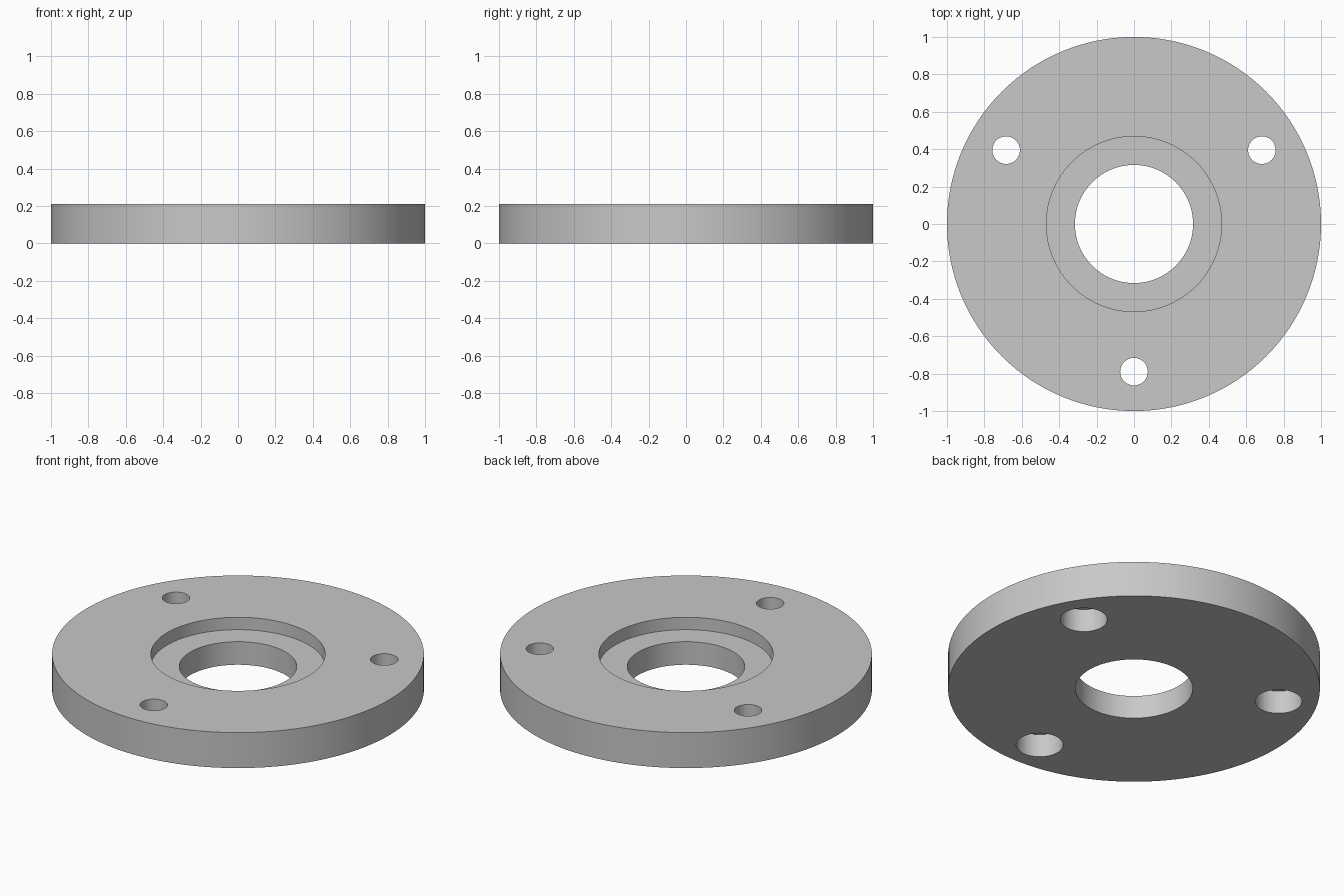
import bpy
import bmesh
from math import radians, cos, sin
from mathutils import Matrix, Vector

cube = bpy.data.objects.get("Cube")
if cube:
    bpy.data.objects.remove(cube, do_unlink=True)

UNIT = 1 / 95          # outer radius is 95 design units
HEIGHT = 20
FLOOR = 13             # level of the recess floor and the counterbore shoulders

steel = bpy.data.materials.new("plain grey")
steel.use_nodes = True
grey = (0.58, 0.58, 0.58, 1)
steel.diffuse_color = grey
steel.node_tree.nodes["Principled BSDF"].inputs["Base Color"].default_value = grey


def lathe(name, profile, sides, centre=(0, 0)):
    """Revolve a closed (radius, height) profile around a vertical axis."""
    bm = bmesh.new()
    verts = [bm.verts.new(Vector((r, 0, z)) * UNIT) for r, z in profile]
    edges = [bm.edges.new((v, verts[(i + 1) % len(verts)])) for i, v in enumerate(verts)]
    bmesh.ops.spin(bm, geom=verts + edges, cent=(0, 0, 0), axis=(0, 0, 1),
                   angle=radians(360), steps=sides, use_merge=True)
    bmesh.ops.remove_doubles(bm, verts=bm.verts, dist=1e-5)
    # Drop edges and faces collapsed on the axis
    bmesh.ops.dissolve_degenerate(bm, dist=1e-6, edges=bm.edges)
    bmesh.ops.recalc_face_normals(bm, faces=bm.faces)
    bm.transform(Matrix.Translation((centre[0] * UNIT, centre[1] * UNIT, 0)))
    mesh = bpy.data.meshes.new(name)
    bm.to_mesh(mesh)
    bm.free()
    mesh.materials.append(steel)
    obj = bpy.data.objects.new(name, mesh)
    bpy.context.collection.objects.link(obj)
    return obj


def drill(name, radius, bottom, top, centre):
    """Cylinder used to cut one hole."""
    bpy.ops.mesh.primitive_cylinder_add(
        vertices=48, radius=radius * UNIT, depth=(top - bottom) * UNIT,
        location=(centre[0] * UNIT, centre[1] * UNIT, (top + bottom) / 2 * UNIT))
    obj = bpy.context.object
    obj.name = name
    obj.data.materials.append(steel)
    obj.hide_render = True
    return obj


# Disc with central bore and a shallow recess in the top
flange = lathe("flange_disc", [(30, 0), (95, 0), (95, HEIGHT), (44.5, HEIGHT),
                               (44.5, FLOOR), (30, FLOOR)], 128)

# Three bolt holes, counterbored from below
for i in range(3):
    angle = radians(-90 + 120 * i)
    spot = (75 * cos(angle), 75 * sin(angle))
    for cutter in (drill("counterbore_cutter", 12, -5, FLOOR, spot),
                   drill("bolt_hole_cutter", 7, -6, HEIGHT + 5, spot)):
        cut = flange.modifiers.new("hole", 'BOOLEAN')
        cut.operation = 'DIFFERENCE'
        cut.solver = 'EXACT'
        cut.object = cutter
        bpy.ops.object.select_all(action='DESELECT')
        bpy.context.view_layer.objects.active = flange
        flange.select_set(True)
        bpy.ops.object.modifier_apply(modifier=cut.name)
        bpy.data.objects.remove(cutter, do_unlink=True)

# Smooth walls with crisp rims
bpy.ops.object.select_all(action='DESELECT')
flange.select_set(True)
bpy.context.view_layer.objects.active = flange
bpy.ops.object.shade_smooth_by_angle(angle=radians(30))
